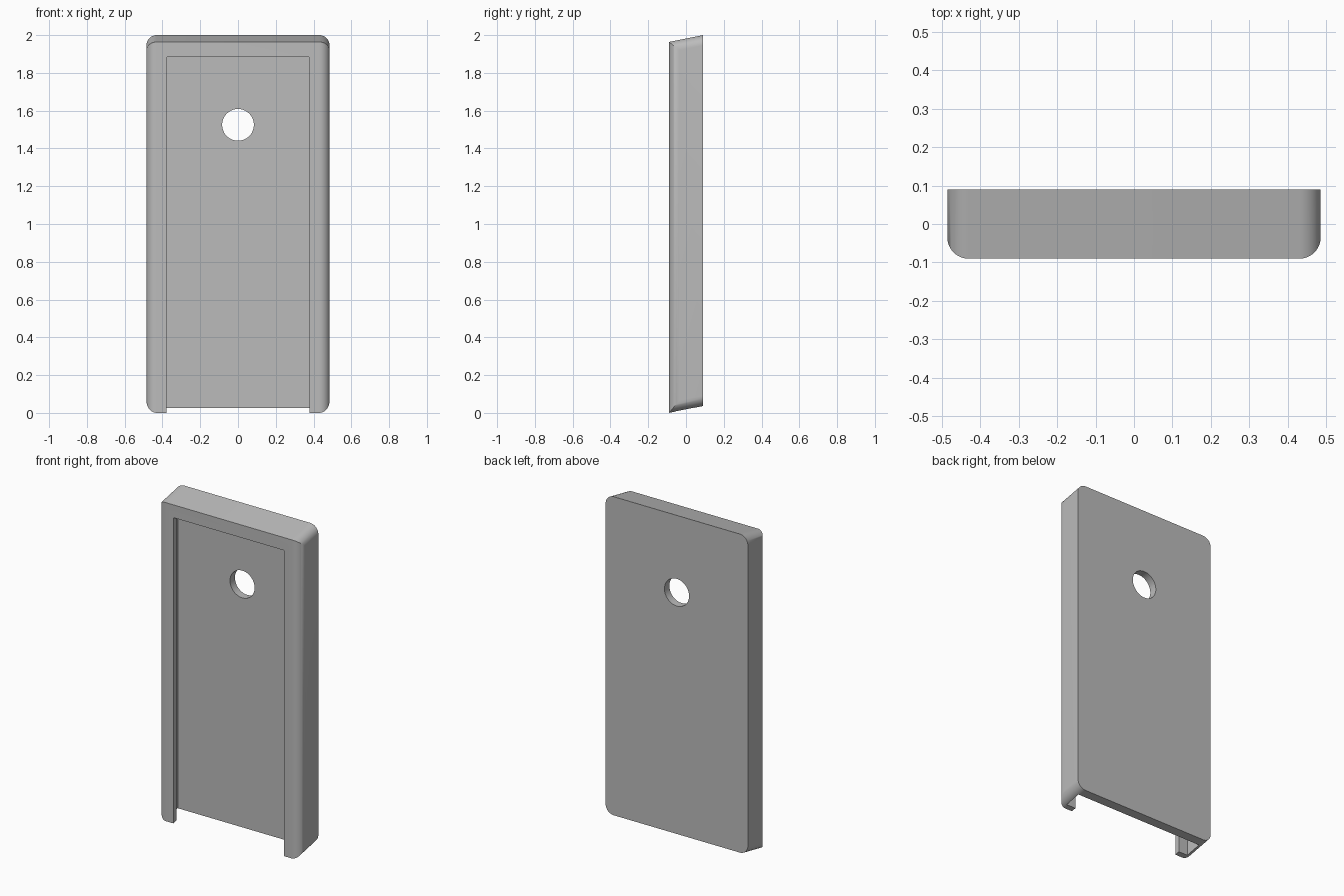
import bpy, bmesh, math

cube = bpy.data.objects.get("Cube")
if cube:
    bpy.data.objects.remove(cube, do_unlink=True)

SLANT = 0.2               # rise of the slanted ends from front to back
FRONT, BACK = -0.09, 0.09
HALF_WIDTH = 0.485

grey = bpy.data.materials.new("plain grey")
grey.use_nodes = True
grey.diffuse_color = (0.5, 0.5, 0.5, 1)
grey.node_tree.nodes["Principled BSDF"].inputs["Base Color"].default_value = (0.5, 0.5, 0.5, 1)


def rounded_rect(half, low, high, radius, steps=10):
    """Outline of a rectangle, centred sideways, with rounded corners."""
    corners = [(half - radius, high - radius), (radius - half, high - radius),
               (radius - half, low + radius), (half - radius, low + radius)]
    points = []
    for quarter, (cx, cy) in enumerate(corners):
        for i in range(steps + 1):
            a = math.pi / 2 * (quarter + i / steps)
            points.append((cx + radius * math.cos(a), cy + radius * math.sin(a)))
    return points


def prism(name, outline, start, end, place):
    """Solid between two copies of an outline, put in space by place(u, v, depth)."""
    bm = bmesh.new()
    rings = [[bm.verts.new(place(u, v, d)) for u, v in outline] for d in (start, end)]
    bm.faces.new(rings[0])
    bm.faces.new(rings[1])
    n = len(outline)
    for i in range(n):
        j = (i + 1) % n
        bm.faces.new((rings[0][i], rings[0][j], rings[1][j], rings[1][i]))
    bmesh.ops.recalc_face_normals(bm, faces=bm.faces)
    mesh = bpy.data.meshes.new(name)
    bm.to_mesh(mesh)
    bm.free()
    mesh.materials.append(grey)
    obj = bpy.data.objects.new(name, mesh)
    bpy.context.collection.objects.link(obj)
    return obj


def slanted(u, v, d):
    return (u, d, v + SLANT * (d - FRONT))


def straight(u, v, d):
    return (u, d, v)


def upright(u, v, d):
    return (u, v, d)


def combine(target, tool, operation):
    """Apply a boolean and discard the tool."""
    mod = target.modifiers.new(operation.lower(), "BOOLEAN")
    mod.operation = operation
    mod.solver = "EXACT"
    mod.object = tool
    tool.hide_render = True
    bpy.context.view_layer.objects.active = target
    bpy.ops.object.modifier_apply(modifier=mod.name)
    bpy.data.objects.remove(tool, do_unlink=True)


# Outer body: slanted slab with rounded corners and rounded front side edges
case = prism("holder_case", rounded_rect(HALF_WIDTH, 0, 1.964, 0.055),
             -0.2, BACK, slanted)
side_rounding = prism("side_rounding", rounded_rect(HALF_WIDTH, FRONT, 0.3, 0.055),
                      -0.5, 2.5, upright)
combine(case, side_rounding, "INTERSECT")

# Inner pocket, open at the bottom, leaving side walls, front lip and back plate
pocket = prism("pocket", rounded_rect(0.44, -0.5, 1.92, 0.012), -0.06, 0.042, slanted)
combine(case, pocket, "DIFFERENCE")

# Front opening, narrower than the pocket
opening = prism("opening", rounded_rect(0.378, -0.5, 1.885, 0.008), -0.3, -0.01, slanted)
combine(case, opening, "DIFFERENCE")

# Round hole through the back plate
hole = prism("hole", rounded_rect(0.084, 1.441, 1.609, 0.0839, 12), -0.3, 0.3, straight)
combine(case, hole, "DIFFERENCE")

# Smooth rounded edges, keeping corners sharp
bpy.ops.object.select_all(action="DESELECT")
case.select_set(True)
bpy.context.view_layer.objects.active = case
bpy.ops.object.shade_smooth_by_angle(angle=math.radians(30))
